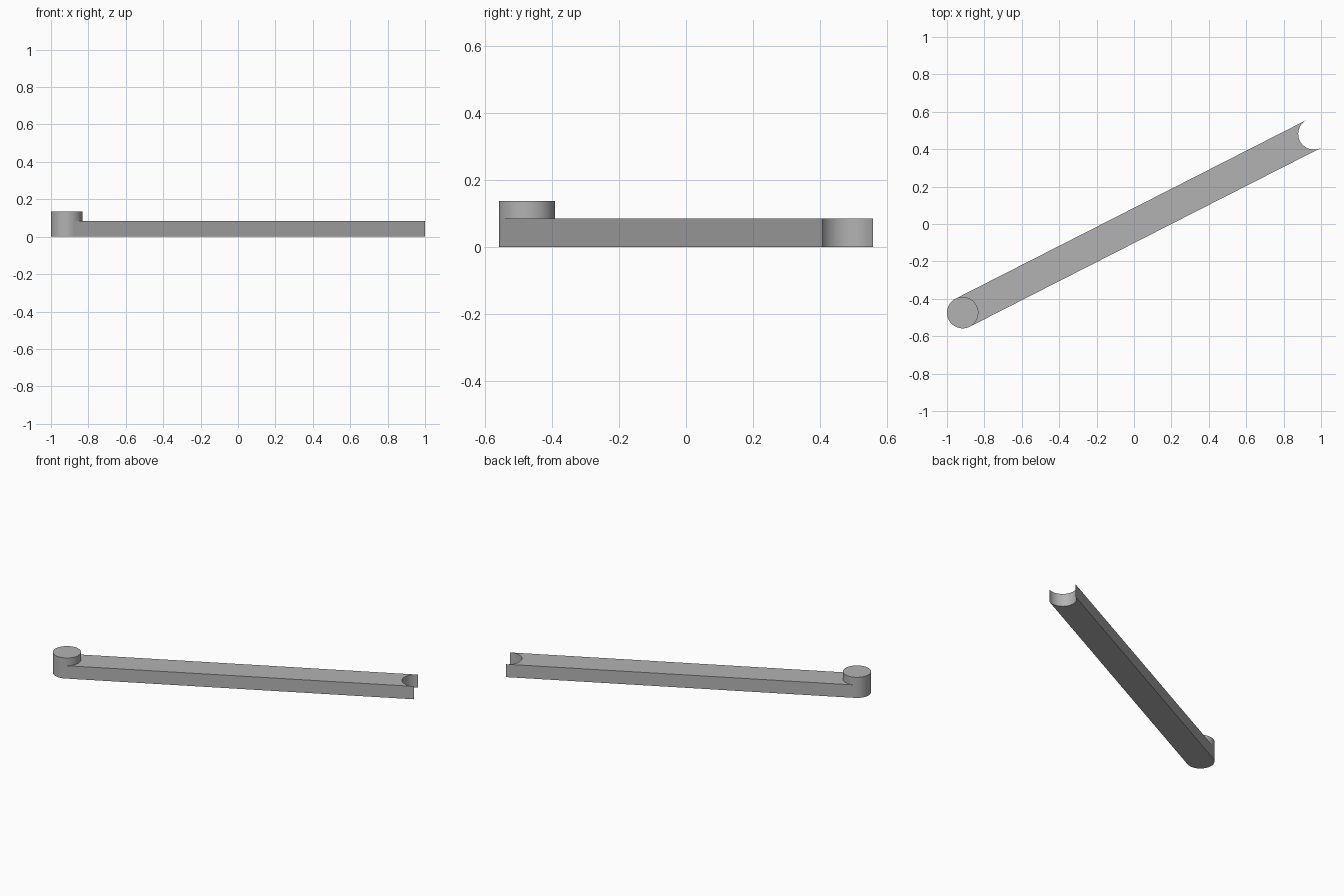
import bpy, bmesh, math
from mathutils import Vector, Matrix

cube = bpy.data.objects.get("Cube")
if cube:
    bpy.data.objects.remove(cube, do_unlink=True)

grey = bpy.data.materials.new("mid grey")
grey.use_nodes = True
colour = (0.45, 0.45, 0.45, 1)
grey.diffuse_color = colour
grey.node_tree.nodes["Principled BSDF"].inputs["Base Color"].default_value = colour

RADIUS = 0.084
BEAM_HEIGHT = 0.085
POST_HEIGHT = 0.136
STEPS = 32
pivot = Vector((-0.916, -0.474, 0))
socket = Vector((0.962, 0.482, 0))
axis = socket - pivot
length = axis.length
placement = Matrix.Translation(pivot) @ Matrix.Rotation(math.atan2(axis.y, axis.x), 4, "Z")


def arc(centre, start, end):
    """Points along a circular arc around a centre on the beam's axis."""
    angles = [start + (end - start) * i / STEPS for i in range(STEPS + 1)]
    return [(centre + RADIUS * math.cos(a), RADIUS * math.sin(a)) for a in angles]


def extrude(name, outline, height):
    """Extrude a flat outline upwards, along the beam's own axis."""
    bm = bmesh.new()
    base = bm.faces.new([bm.verts.new((x, y, 0)) for x, y in outline])
    top = bmesh.ops.extrude_face_region(bm, geom=[base])["geom"]
    bmesh.ops.translate(bm, vec=(0, 0, height),
                        verts=[v for v in top if isinstance(v, bmesh.types.BMVert)])
    bmesh.ops.recalc_face_normals(bm, faces=bm.faces)
    bmesh.ops.transform(bm, matrix=placement, verts=bm.verts)
    mesh = bpy.data.meshes.new(name)
    bm.to_mesh(mesh)
    bm.free()
    mesh.materials.append(grey)
    obj = bpy.data.objects.new(name, mesh)
    bpy.context.collection.objects.link(obj)
    bpy.ops.object.select_all(action="DESELECT")
    obj.select_set(True)
    bpy.context.view_layer.objects.active = obj
    bpy.ops.object.shade_smooth_by_angle(angle=math.radians(30))


# Round post, taller than the beam
quarter = math.pi / 2
extrude("pivot_post", arc(0, -quarter, quarter) + arc(0, quarter, 3 * quarter)[1:-1], POST_HEIGHT)

# Beam fitted around the post, with a half-round socket at the far end
beam_outline = arc(0, quarter, -quarter) + arc(length, 3 * quarter, quarter)
extrude("beam", beam_outline, BEAM_HEIGHT)
